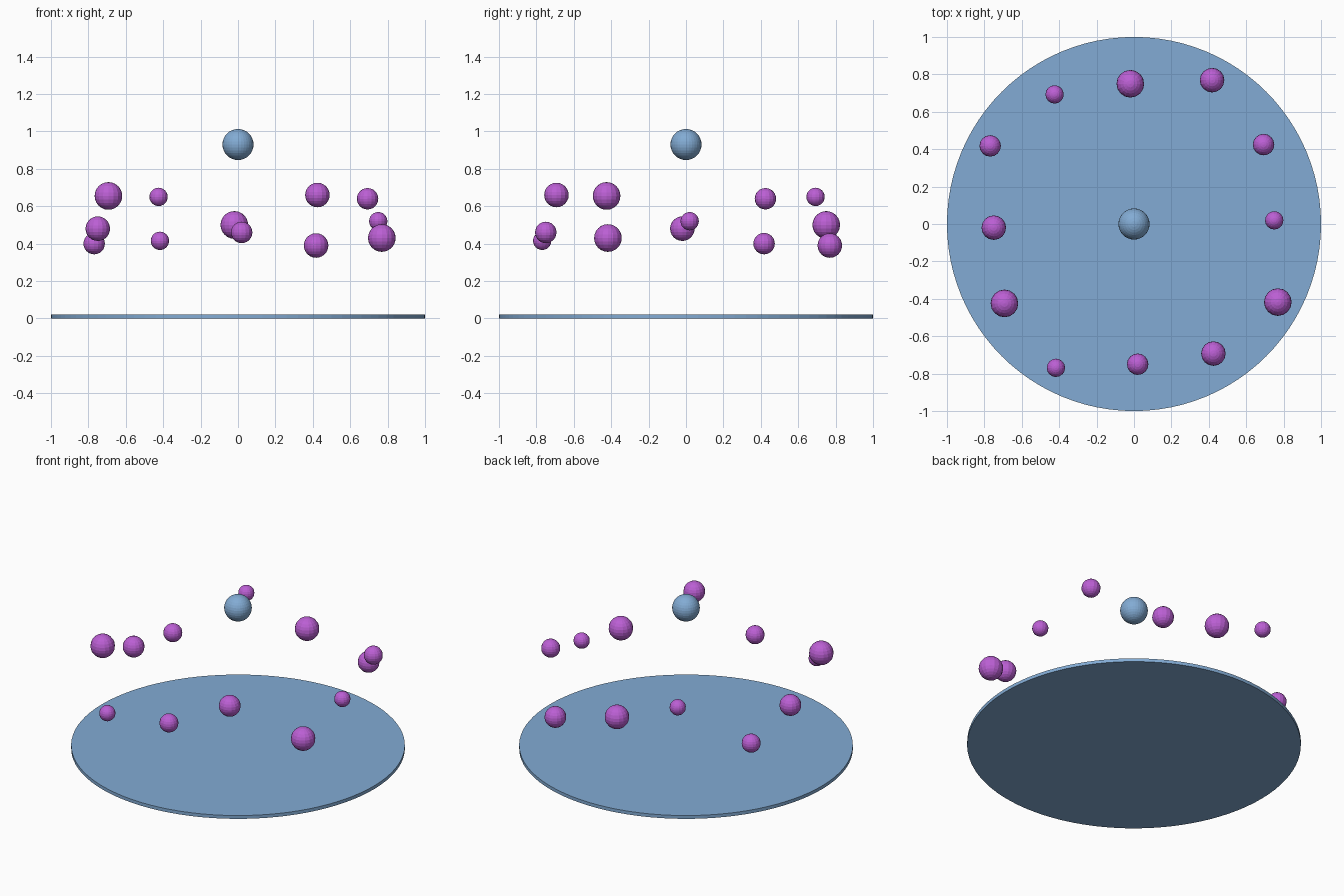
import bpy, math

if "Cube" in bpy.data.objects:
    bpy.data.objects.remove(bpy.data.objects["Cube"])


def material(name, rgb):
    m = bpy.data.materials.new(name)
    m.diffuse_color = (*rgb, 1)
    m.use_nodes = True
    m.node_tree.nodes["Principled BSDF"].inputs["Base Color"].default_value = m.diffuse_color
    return m


BLUE = material("soft blue", (0.225, 0.41, 0.66))
PURPLE = material("orchid purple", (0.50, 0.115, 0.66))


def finish(name, mat):
    ob = bpy.context.object
    ob.name = name
    ob.data.materials.append(mat)
    return ob


def ball(name, loc, r, mat, segments, rings):
    bpy.ops.mesh.primitive_uv_sphere_add(segments=segments, ring_count=rings,
                                         radius=r, location=loc)
    return finish(name, mat)


# thin round base
bpy.ops.mesh.primitive_cylinder_add(vertices=96, radius=1, depth=0.022,
                                    location=(0, 0, 0.011))
finish("base_disc", BLUE)

# central floating ball
ball("center_ball", (0, 0, 0.93), 0.083, BLUE, 32, 16)

# ring of small balls with cycling size and distance, at uneven heights
heights = [0.52, 0.64, 0.39, 0.50, 0.65, 0.40,
           0.48, 0.655, 0.415, 0.46, 0.66, 0.43]
for i, z in enumerate(heights):
    a = math.radians(30 * i + 1.5)
    d = 0.75 + 0.0625 * (i % 3)
    r = 0.049 + 0.0083 * (i % 4)
    ball(f"orbit_ball_{i + 1}", (d * math.cos(a), d * math.sin(a), z),
         r, PURPLE, 16, 12)
